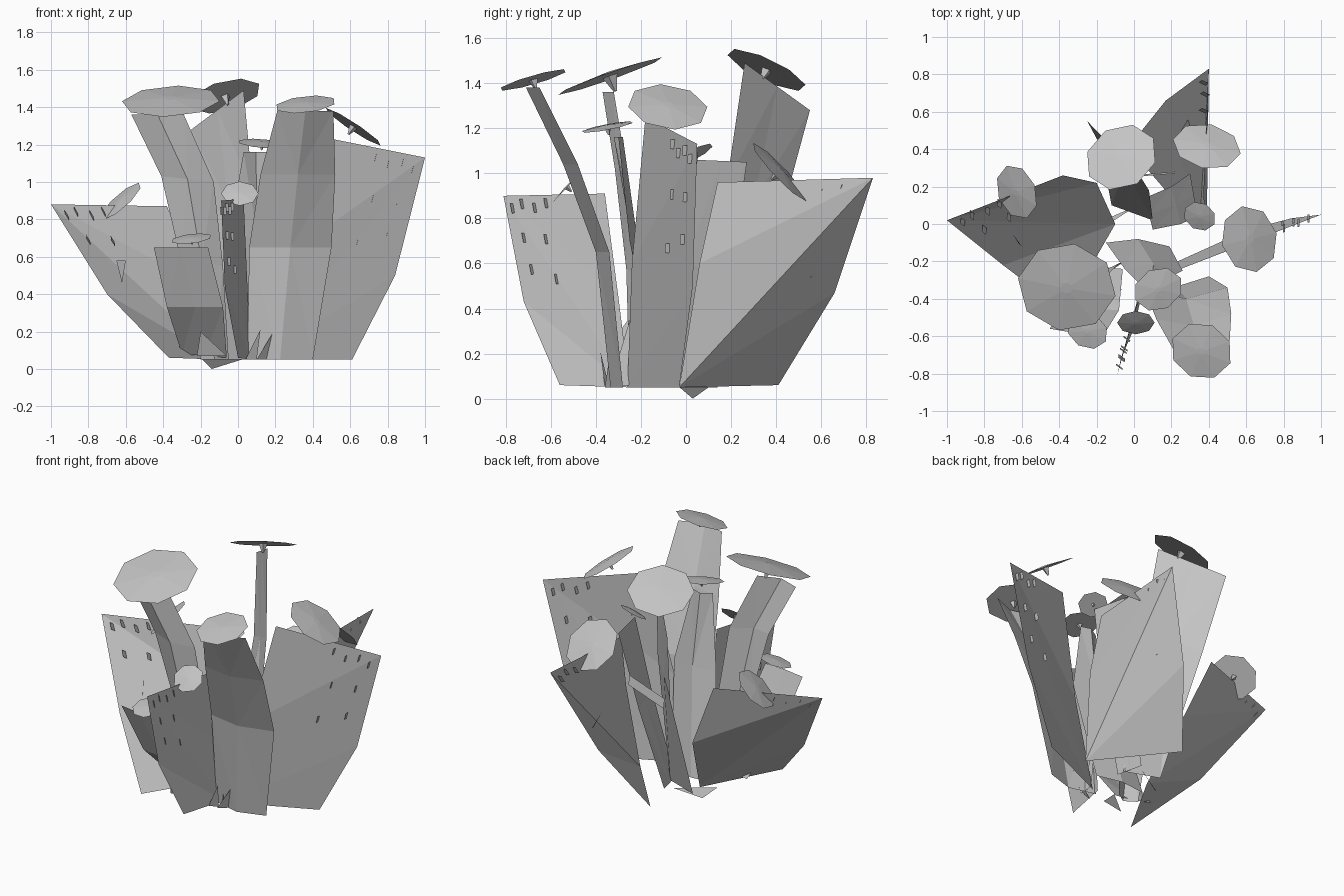
import bpy
import bmesh
from mathutils import Vector, Matrix

cube = bpy.data.objects.get("Cube")
if cube:
    bpy.data.objects.remove(cube, do_unlink=True)

grey = bpy.data.materials.new("plain_grey")
grey.use_nodes = True
shade = (0.55, 0.55, 0.55, 1)
grey.diffuse_color = shade
grey.node_tree.nodes["Principled BSDF"].inputs["Base Color"].default_value = shade


def finish(name, bm):
    """Turn a bmesh into a flat shaded object."""
    mesh = bpy.data.meshes.new(name)
    bm.to_mesh(mesh)
    bm.free()
    mesh.materials.append(grey)
    obj = bpy.data.objects.new(name, mesh)
    bpy.context.collection.objects.link(obj)
    return obj


def add_face(bm, points):
    return bm.faces.new([bm.verts.new(p) for p in points])


def ribbon(name, rows, bulge=(0, 0, 0)):
    """Sheet running down through rows of (left, right), folded along its middle."""
    bm = bmesh.new()
    previous = None
    for left, right in rows:
        left, right = Vector(left), Vector(right)
        middle = (left + right) / 2 + Vector(bulge)
        line = [bm.verts.new(p) for p in (left, middle, right)]
        if previous:
            for i in range(2):
                bm.faces.new((previous[i], previous[i + 1], line[i + 1], line[i]))
        previous = line
    bmesh.ops.triangulate(bm, faces=bm.faces[:])
    return finish(name, bm)


def fin(name, rows):
    """Broad sheet creased from its outer tip to its inner foot."""
    bm = bmesh.new()
    tip, knee, foot = [bm.verts.new(row[0]) for row in rows]
    inner = [bm.verts.new(row[1]) for row in rows]
    for a, b in zip(inner, inner[1:]):
        bm.faces.new((tip, a, b))
    bm.faces.new((tip, inner[-1], knee))
    bm.faces.new((knee, inner[-1], foot))
    return finish(name, bm)


def cap(name, centre, normal, radius, squash=1.0):
    """Nearly flat eight sided cap with a small peg below it."""
    bm = bmesh.new()
    bmesh.ops.create_cone(bm, cap_ends=True, segments=8, radius1=radius,
                          radius2=radius * 0.12, depth=radius * 0.07)
    bmesh.ops.scale(bm, vec=(1, squash, 1), verts=bm.verts[:])
    peg = Matrix.Translation((0, 0, -radius * 0.17))
    bmesh.ops.create_cone(bm, cap_ends=True, segments=4, radius1=radius * 0.03,
                          radius2=radius * 0.13, depth=radius * 0.27, matrix=peg)
    turn = Vector(normal).to_track_quat('Z', 'Y').to_matrix().to_4x4()
    bm.transform(Matrix.Translation(centre) @ turn)
    return finish(name, bm)


# Places of the little shards: share of width from the tip, share of height from the top
SHARDS = [(.08, .12), (.18, .08), (.3, .12), (.42, .08),
          (.14, .4), (.36, .42), (.16, .7), (.4, .8)]


def shards(name, rows, count):
    """Small slivers standing across a fin."""
    top, middle = [[Vector(p) for p in row] for row in rows[:2]]
    across = top[1] - top[0]
    normal = across.cross(middle[0] - top[0]).normalized() * 0.02
    up = (top[0] - middle[0]).normalized() * 0.022
    side = across.normalized() * 0.008
    bm = bmesh.new()
    for u, v in SHARDS[:count]:
        spot = top[0].lerp(top[1], u).lerp(middle[0].lerp(middle[1], u), v)
        add_face(bm, [spot - normal - up - side, spot + normal - up + side,
                      spot + normal + up + side, spot - normal + up - side])
    finish(name, bm)


# Four broad fins, each row going from the outer edge to the inner edge
fins = {
    "left": (8, [((1, .05, 1.13), (.4, -.18, 1.25)),
                 ((.84, .03, .5), (.25, -.24, .6)),
                 ((.61, -.03, .05), (.1, -.26, .05))]),
    "front": (8, [((-.09, -.81, .9), (.03, -.36, .91)),
                  ((-.07, -.72, .43), (.05, -.3, .45)),
                  ((0, -.56, .06), (.07, -.25, .05))]),
    "right": (6, [((-1, .02, .88), (-.38, .26, .87)),
                  ((-.7, -.22, .4), (-.2, .22, .45)),
                  ((-.37, -.47, .06), (-.1, 0, .05))]),
    "back": (3, [((.4, .83, .98), (.37, .14, .96)),
                 ((.17, .66, .47), (.39, .06, .6)),
                 ((-.03, .41, .06), (.35, -.03, .05))]),
}
for side, (count, rows) in fins.items():
    fin(side + "_fin", rows)
    shards(side + "_fin_shards", rows, count)

# Tall bent stalks, rows from top to bottom
ribbon("large_stalk", [
    ((-.57, -.32, 1.36), (-.29, -.32, 1.36)),
    ((-.41, -.27, 1.03), (-.13, -.26, 1)),
    ((-.31, -.22, .6), (-.08, -.21, .55)),
    ((-.2, -.2, .05), (-.05, -.2, .05))], (0, -.05, 0))
ribbon("front_stalk", [
    ((.21, -.67, 1.38), (.51, -.65, 1.38)),
    ((.12, -.51, 1.04), (.52, -.48, 1.04)),
    ((.06, -.36, .65), (.5, -.34, .65)),
    ((.05, -.29, .05), (.4, -.28, .05))], (0, -.05, 0))
ribbon("back_stalk", [
    ((.03, .26, 1.49), (-.25, .55, 1.28)),
    ((.08, .18, .95), (-.18, .42, .8)),
    ((.1, .02, .05), (-.12, .1, .05))])
ribbon("middle_stalk", [
    ((.03, -.32, 1.16), (.16, -.3, 1.16)),
    ((-.05, -.24, .7), (.26, -.25, .7)),
    ((-.15, -.1, .05), (.19, -.12, .05))], (0, .03, 0))
ribbon("inner_stalk", [
    ((.3, .27, 1.05), (.34, .04, 1.06)),
    ((.2, .2, .55), (.25, 0, .6)),
    ((.06, .14, .05), (.1, -.03, .05))])
ribbon("short_stalk", [
    ((-.45, -.56, .65), (-.16, -.59, .65)),
    ((-.38, -.43, .33), (-.08, -.46, .33)),
    ((-.3, -.2, .08), (-.06, -.24, .06))], (0, -.01, 0))

# Caps: centre, direction, radius, narrowing
caps = {
    "large_cap": ((-.36, -.34, 1.44), (-.06, -.33, .94), .265, .94),
    "back_cap": ((-.07, .36, 1.465), (-.25, .42, .87), .2, .95),
    "front_cap": ((.36, -.68, 1.42), (-.12, -.28, .95), .168, .93),
    "middle_cap": ((.13, -.35, 1.21), (.1, -.2, .97), .135, .85),
    "left_fin_cap": ((.62, -.08, 1.3), (.54, .12, .82), .18, 1),
    "back_fin_cap": ((.39, .42, 1.01), (.15, .72, .68), .185, .95),
    "right_fin_cap": ((-.63, .17, .9), (-.65, -.25, .72), .15, .95),
    "front_fin_cap": ((.01, -.53, .94), (0, -.72, .69), .1, .9),
    "short_cap": ((-.25, -.57, .7), (-.15, -.25, .95), .115, .85),
    "inner_cap": ((.35, .04, 1.09), (-.25, -.45, .85), .09, .95),
}
for name, (centre, normal, radius, squash) in caps.items():
    cap(name, centre, normal, radius, squash)

# Pointed leaves round the foot: tip, then the two base corners
leaves = {
    "tall_leaf": ((.22, -.33, .25), (.1, -.36, .05), (.17, -.3, .05)),
    "thin_leaf": ((.12, -.38, .21), (.04, -.36, .05), (.1, -.34, .05)),
    "front_leaf": ((-.2, -.42, .2), (-.22, -.38, .07), (-.06, -.35, .07)),
    "side_leaf": ((.1, -.24, .38), (.12, -.34, .05), (.12, -.25, .06)),
    "lower_leaf": ((-.14, .03, 0), (-.2, -.04, .06), (.02, .1, .05)),
    "right_leaf": ((-.62, -.1, .46), (-.65, -.05, .58), (-.6, -.12, .58)),
    "back_leaf": ((.3, .52, .54), (.25, .5, .65), (.29, .56, .54)),
}
for name, points in leaves.items():
    bm = bmesh.new()
    add_face(bm, points)
    finish(name, bm)

# Loose plank lying behind the inner stalks
bm = bmesh.new()
add_face(bm, [(-.02, .26, .64), (.22, .28, .74), (.22, .27, .8), (-.02, .25, .7)])
finish("inner_plank", bm)
